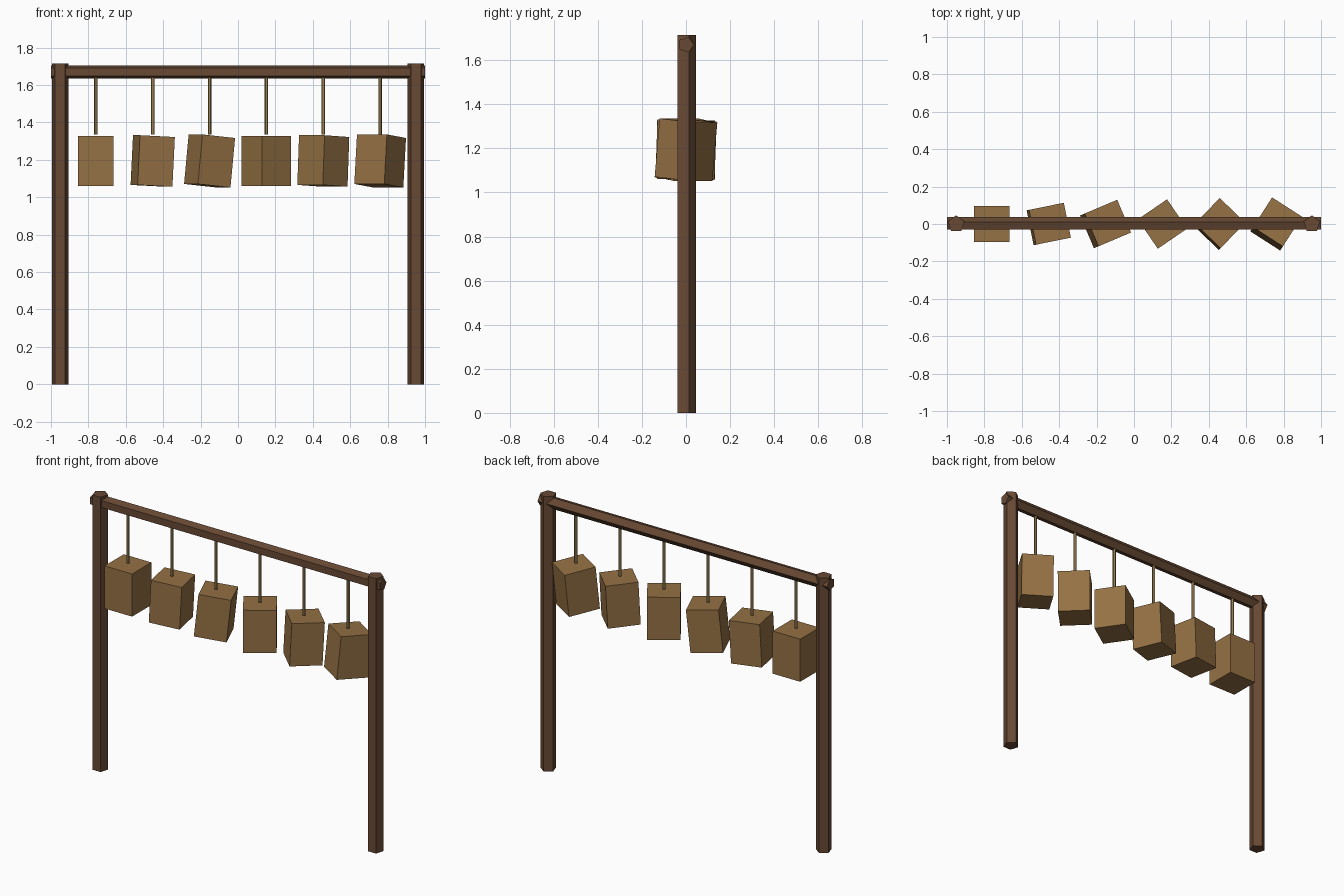
import bpy
from math import pi

if "Cube" in bpy.data.objects:
    bpy.data.objects.remove(bpy.data.objects["Cube"])


def material(name, rgb):
    m = bpy.data.materials.new(name)
    m.diffuse_color = (*rgb, 1)
    m.use_nodes = True
    m.node_tree.nodes["Principled BSDF"].inputs["Base Color"].default_value = m.diffuse_color
    return m


dark_wood = material("dark_wood", (0.138, 0.067, 0.034))
light_wood = material("light_wood", (0.30, 0.165, 0.058))
cord = material("cord", (0.31, 0.21, 0.08))


def finish(name, mat):
    ob = bpy.context.object
    ob.name = name
    ob.data.materials.append(mat)
    return ob


def pole(name, radius, length, loc, mat, rot=(0, 0, 0)):
    """Five-sided pole with its flat side to the front."""
    bpy.ops.mesh.primitive_cylinder_add(vertices=5, radius=radius, depth=length,
                                        location=loc, rotation=rot)
    return finish(name, mat)


# Frame: two posts and a crossbeam
POST_H = 1.715
for side, x in (("left", -0.951), ("right", 0.951)):
    pole(f"{side}_post", 0.0465, POST_H, (x, 0, POST_H / 2), dark_wood)
pole("crossbeam", 0.037, 2.0, (0, 0, 1.67), dark_wood, (0, pi / 2, 0))

# Hanging blocks, each turned further, with a repeating tilt
ROPE_TOP, ROPE_BOTTOM = 1.645, 1.335
for i in range(6):
    x = (i - 2.5) * 0.304
    pole(f"rope_{i + 1}", 0.01, ROPE_TOP - ROPE_BOTTOM,
         (x, 0, (ROPE_TOP + ROPE_BOTTOM) / 2), cord)
    bpy.ops.mesh.primitive_cube_add(size=1, location=(x, 0, 1.194),
                                    rotation=(0, 0.05 * (i % 3), 0.2 * i))
    block = finish(f"hanging_block_{i + 1}", light_wood)
    block.scale = (0.19, 0.19, 0.266)
